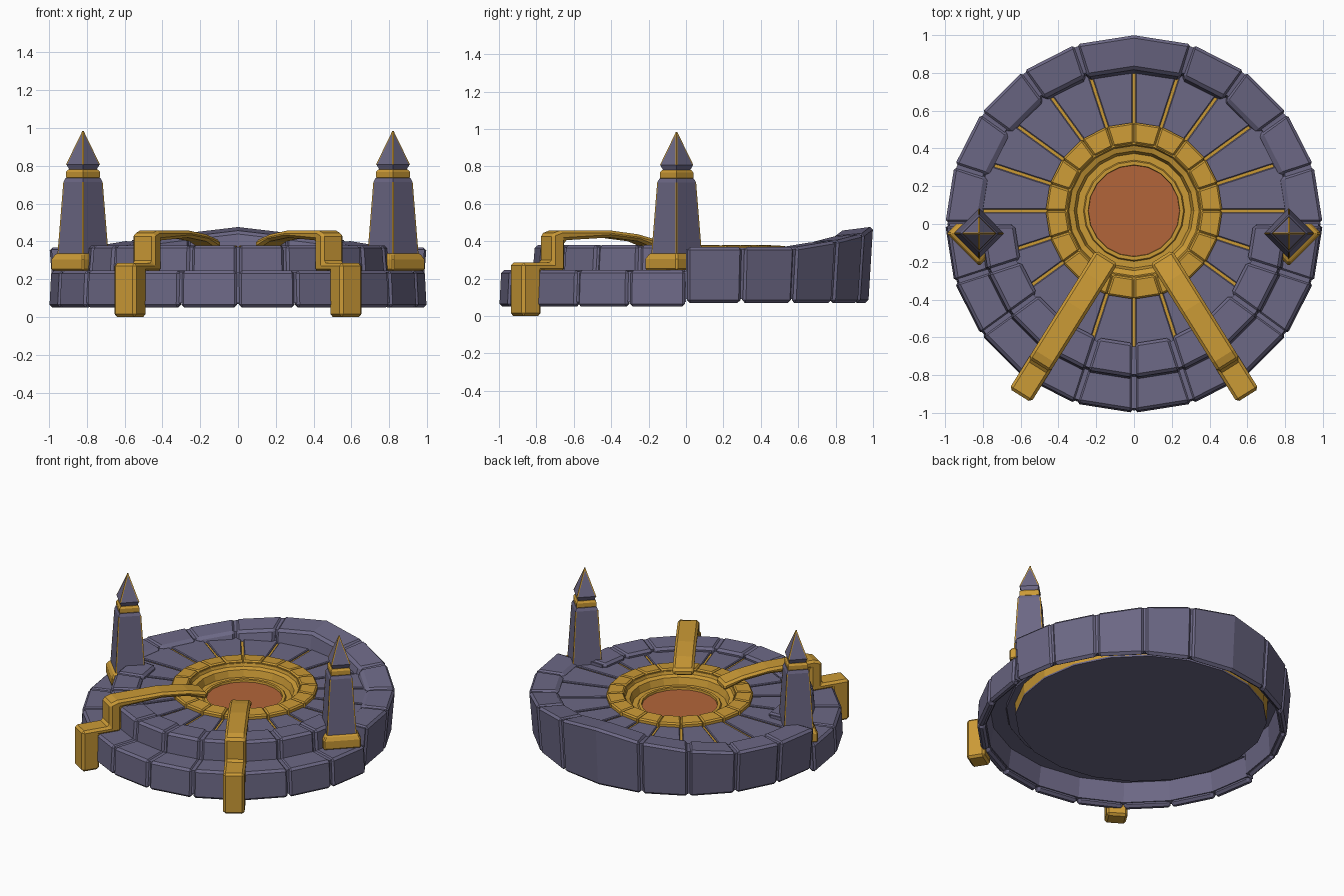
import bpy, bmesh, math
from mathutils import Matrix, Vector

cube = bpy.data.objects.get("Cube")
if cube:
    bpy.data.objects.remove(cube)


def material(name, colour):
    m = bpy.data.materials.new(name)
    m.use_nodes = True
    m.diffuse_color = (*colour, 1)
    m.node_tree.nodes["Principled BSDF"].inputs["Base Color"].default_value = (*colour, 1)
    return m


STONE = material("purple stone", (0.15, 0.138, 0.235))
GOLD = material("gold", (0.6, 0.325, 0.037))
CORE = material("red core", (0.45, 0.13, 0.042))
STEP = math.radians(18)
HUB = 0.07          # the floor and its hub sit slightly towards the back


def finish(name, bm, mat, bevel=0.0):
    bmesh.ops.recalc_face_normals(bm, faces=bm.faces)
    mesh = bpy.data.meshes.new(name)
    bm.to_mesh(mesh)
    bm.free()
    mesh.materials.append(mat)
    ob = bpy.data.objects.new(name, mesh)
    bpy.context.collection.objects.link(ob)
    if bevel:
        mod = ob.modifiers.new("chamfer", "BEVEL")
        mod.width = bevel
        mod.segments = 1
        mod.limit_method = "ANGLE"
        mod.angle_limit = math.radians(32)


def skin(bm, rings, closed=False):
    """Join rings of points into a solid, capped unless it closes on itself."""
    rows = [[bm.verts.new(p) for p in ring] for ring in rings]
    if closed:
        rows.append(rows[0])
    else:
        bm.faces.new(rows[0])
        bm.faces.new(rows[-1])
    n = len(rows[0])
    for p, q in zip(rows, rows[1:]):
        for k in range(n):
            bm.faces.new((p[k], p[(k + 1) % n], q[(k + 1) % n], q[k]))


def rise(a):
    """Share of the rear wall's extra height at angle a."""
    return max(0, 1 - abs(math.degrees(a) - 90) / 54)


def sweep(bm, section, first, count, cy=0, gap=0, closed=False):
    """Sweep (radius, z) or (radius, z, extra rise) points in steps of 18 degrees."""
    rings = []
    for i in range(count if closed else count + 1):
        side = 0 if closed else (i == 0) - (i == count)
        ring = []
        for r, z, *extra in section:
            a = (first + i) * STEP + side * math.asin(gap / r)
            top = z + extra[0] * rise(a) if extra else z
            ring.append((r * math.cos(a), r * math.sin(a) + cy, top))
        rings.append(ring)
    skin(bm, rings, closed)


def blocks(name, section, spans, mat, bevel=0.0, cy=0, gap=0):
    bm = bmesh.new()
    for first, count in spans:
        sweep(bm, section, first, count, cy, gap)
    finish(name, bm, mat, bevel)


def lathe(name, section, mat):
    bm = bmesh.new()
    sweep(bm, section, 0, 20, HUB, closed=True)
    finish(name, bm, mat)


def frustum(name, x, y, levels, mat, sides=4, bevel=0.0):
    """Stack of (radius, z) levels with corners on the axes."""
    bm = bmesh.new()
    for (r0, z0), (r1, z1) in zip(levels, levels[1:]):
        bmesh.ops.create_cone(bm, cap_ends=True, segments=sides, radius1=r0, radius2=r1,
                              depth=z1 - z0, matrix=Matrix.Translation((x, y, (z0 + z1) / 2)))
    bmesh.ops.remove_doubles(bm, verts=bm.verts, dist=0.0005)
    finish(name, bm, mat, bevel)


# Hollow stone rings: separate blocks around a slightly smaller core that closes the joints
front = [(i, 1) for i in range(10, 20)]
rear = [(i, 1) for i in (0, 1, 2, 3, 6, 7, 8, 9)] + [(4, 2)]
blocks("front_step", [(1.0, 0.05), (0.95, 0.05), (0.93, 0.215), (0.79, 0.215), (0.79, 0.245), (0.99, 0.245)],
       front, STONE, 0.016, gap=0.005)
blocks("front_step_core", [(0.987, 0.075), (0.94, 0.075), (0.92, 0.21), (0.77, 0.21), (0.77, 0.237), (0.977, 0.237)],
       [(10, 10)], STONE)
blocks("front_tier", [(0.825, 0.2), (0.64, 0.2), (0.63, 0.375), (0.81, 0.38)],
       front, STONE, 0.016, gap=0.006)
blocks("front_tier_core", [(0.812, 0.2), (0.66, 0.2), (0.65, 0.365), (0.797, 0.37)],
       [(10, 10)], STONE)
blocks("rear_wall", [(0.975, 0.07), (0.94, 0.07), (0.93, 0.3), (0.79, 0.3), (0.82, 0.365, 0.09), (1.0, 0.368, 0.11)],
       rear, STONE, 0.016, gap=0.005)
blocks("rear_wall_core", [(0.964, 0.09), (0.93, 0.09), (0.92, 0.295), (0.81, 0.295), (0.84, 0.354, 0.09), (0.987, 0.358, 0.11)],
       [(0, 10)], STONE)

# Floor tiles parted by narrow grooves over a gold plate
blocks("floor_tiles", [(0.82, 0.29), (0.42, 0.29), (0.42, 0.347), (0.82, 0.347)],
       [(i, 1) for i in range(20)], STONE, 0.005, HUB, 0.008)
lathe("gold_plate", [(0.8, 0.13), (0.81, 0.336), (0.4, 0.336), (0.4, 0.13)], GOLD)
frustum("underside", 0, HUB, [(0.8, 0.118), (0.8, 0.14)], STONE, 20)

# Segmented hub ring, stepped bore and core
blocks("hub_ring", [(0.468, 0.29), (0.468, 0.374), (0.357, 0.38), (0.357, 0.29)],
       [(i, 1) for i in range(20)], GOLD, 0.009, HUB, 0.001)
lathe("hub_bore", [(0.45, 0.29), (0.45, 0.364), (0.352, 0.364), (0.345, 0.345), (0.317, 0.335), (0.303, 0.288),
                   (0.268, 0.288), (0.262, 0.298), (0.243, 0.298), (0.235, 0.24)], GOLD)
frustum("hub_core", 0, HUB, [(0.243, 0.24), (0.243, 0.283)], CORE, 20)

# Bent gold arms reaching from the hub to the ground
ARM = [(-0.03, 0.355), (-0.03, 0.405), (0.1, 0.437), (0.28, 0.458), (0.59, 0.458), (0.645, 0.44),
       (0.645, 0.285), (0.835, 0.285), (0.835, 0), (0.715, 0), (0.715, 0.24),
       (0.565, 0.24), (0.565, 0.405), (0.28, 0.42), (0.1, 0.4)]
for side, label in ((1, "left"), (-1, "right")):
    along = Vector((0.53 * side, -0.848, 0))
    across = Vector((0.848, 0.53 * side, 0)) * 0.068
    start = Vector((0.16 * side, -0.2, 0))
    bm = bmesh.new()
    skin(bm, [[start + along * s + across * k + Vector((0, 0, z)) for s, z in ARM] for k in (-1, 1)])
    finish(label + "_arm", bm, GOLD, 0.015)

# Obelisks with gold base, neck band and thin trim along the edges
SHAFT = [(0.135, 0.32), (0.103, 0.715), (0.092, 0.735)]
CAP = [(0.07, 0.775), (0.088, 0.808), (0.002, 0.985)]
for side, label in ((1, "left"), (-1, "right")):
    x, y = 0.82 * side, -0.05
    frustum(label + "_obelisk_base", x, y, [(0.172, 0.245), (0.172, 0.305), (0.15, 0.335)], GOLD, bevel=0.008)
    frustum(label + "_obelisk_shaft", x, y, SHAFT, STONE)
    frustum(label + "_obelisk_band", x, y, [(0.08, 0.73), (0.09, 0.738), (0.09, 0.767), (0.078, 0.78)], GOLD)
    frustum(label + "_obelisk_cap", x, y, CAP, STONE)
    bm = bmesh.new()
    for low, high in (SHAFT[:2], CAP[1:]):
        for ax, ay in ((0, -1), (0, 1), (1, 0), (-1, 0)):
            out, wide = Vector((ax, ay, 0)), Vector((ay, ax, 0)) * 0.005
            ends = [Vector((x, y, z)) + out * r for r, z in (low, high)]
            skin(bm, [[p + out * 0.001, p + wide - out * 0.004, p - wide - out * 0.004] for p in ends])
    finish(label + "_edge_trim", bm, GOLD)
